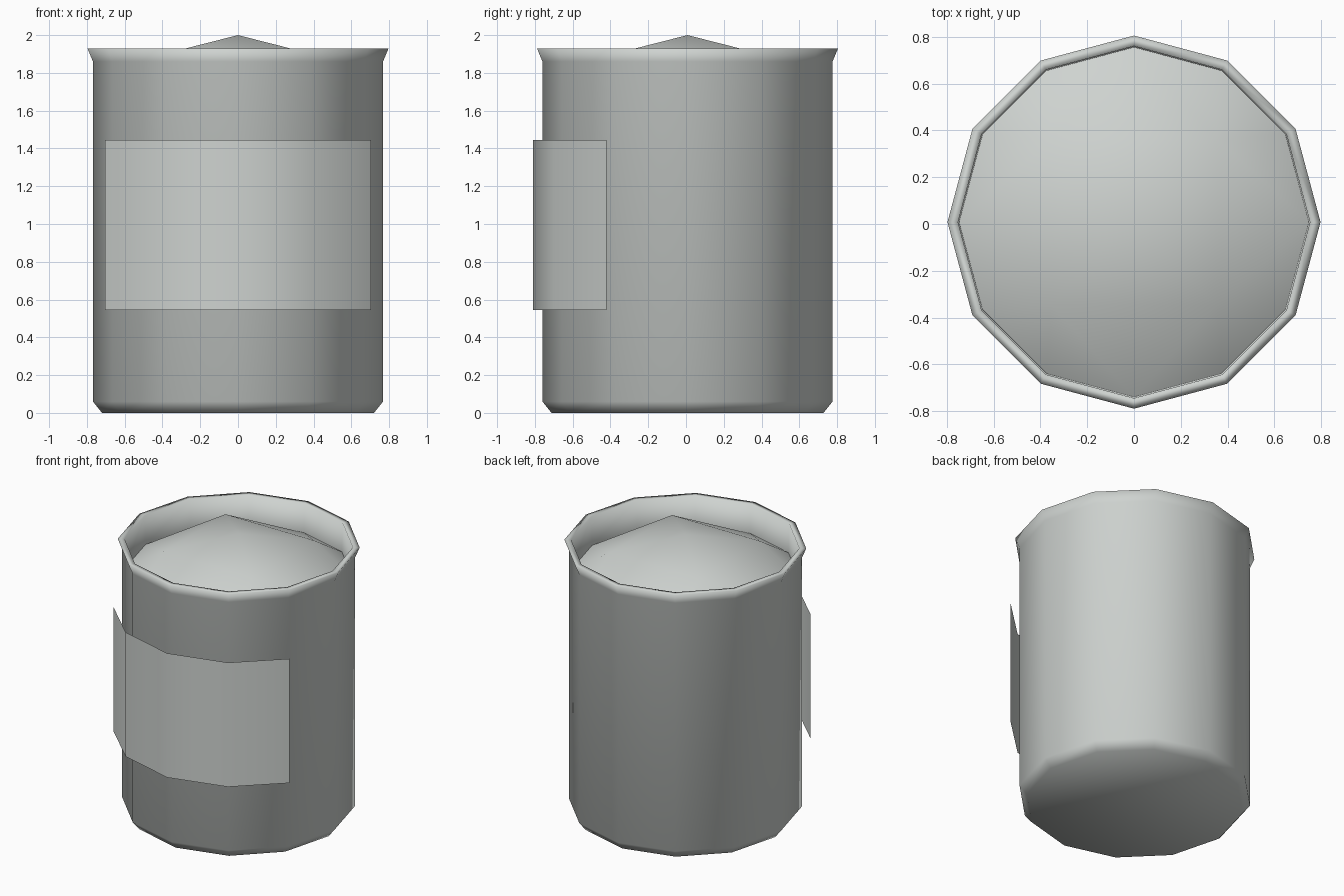
import bpy, bmesh
from math import sin, cos, radians

cube = bpy.data.objects.get("Cube")
if cube:
    bpy.data.objects.remove(cube, do_unlink=True)

SIDES = 12
CY = 0.008          # the can sits slightly back to leave room for the label

grey = bpy.data.materials.new("light grey")
grey.use_nodes = True
colour = (0.62, 0.65, 0.63, 1)
grey.diffuse_color = colour
grey.node_tree.nodes["Principled BSDF"].inputs["Base Color"].default_value = colour


def ring(bm, radius, z, step=30, start=0):
    """Add a ring of points around the can axis."""
    angles = [radians(start + step * i) for i in range(360 // step)]
    return [bm.verts.new((radius * cos(a), CY + radius * sin(a), z)) for a in angles]


def finish(bm, name, recalc=True):
    if recalc:
        bmesh.ops.recalc_face_normals(bm, faces=bm.faces)
    for f in bm.faces:
        f.smooth = True
    mesh = bpy.data.meshes.new(name)
    bm.to_mesh(mesh)
    bm.free()
    mesh.materials.append(grey)
    obj = bpy.data.objects.new(name, mesh)
    bpy.context.collection.objects.link(obj)
    return obj


# Can wall: chamfered base, straight side, flared rim, inner wall
bm = bmesh.new()
profile = [(0.72, 0), (0.768, 0.06), (0.768, 1.86), (0.797, 1.93), (0.752, 1.93), (0.747, 1.72)]
rings = [ring(bm, r, z) for r, z in profile]
for low, high in zip(rings, rings[1:]):
    for i in range(SIDES):
        j = (i + 1) % SIDES
        bm.faces.new((low[i], low[j], high[j], high[i]))
bm.faces.new(rings[0][::-1])
finish(bm, "can_body", recalc=False)

# Domed lid: centre point, four raised shoulders, twelve-sided edge
bm = bmesh.new()
apex = bm.verts.new((0, CY, 2.0))
shoulder = ring(bm, 0.5, 1.91, step=90, start=45)
edge = ring(bm, 0.748, 1.72)
for q in range(4):
    a, b = shoulder[q], shoulder[(q + 1) % 4]
    bm.faces.new((apex, a, b))
    bm.faces.new((a, edge[(3 * q + 3) % SIDES], b))
    for k in range(3):
        i = 3 * q + k
        bm.faces.new((a, edge[i], edge[(i + 1) % SIDES]))
finish(bm, "domed_lid")

# Label: thin sheet wrapped around the front
bm = bmesh.new()
path = [(-0.705, -0.42), (-0.41, -0.70), (0, -0.81), (0.41, -0.70), (0.705, -0.42)]
low, high = [[bm.verts.new((x, y, z)) for x, y in path] for z in (0.545, 1.445)]
for i in range(len(path) - 1):
    bm.faces.new((low[i], low[i + 1], high[i + 1], high[i]))
finish(bm, "front_label", recalc=False)
